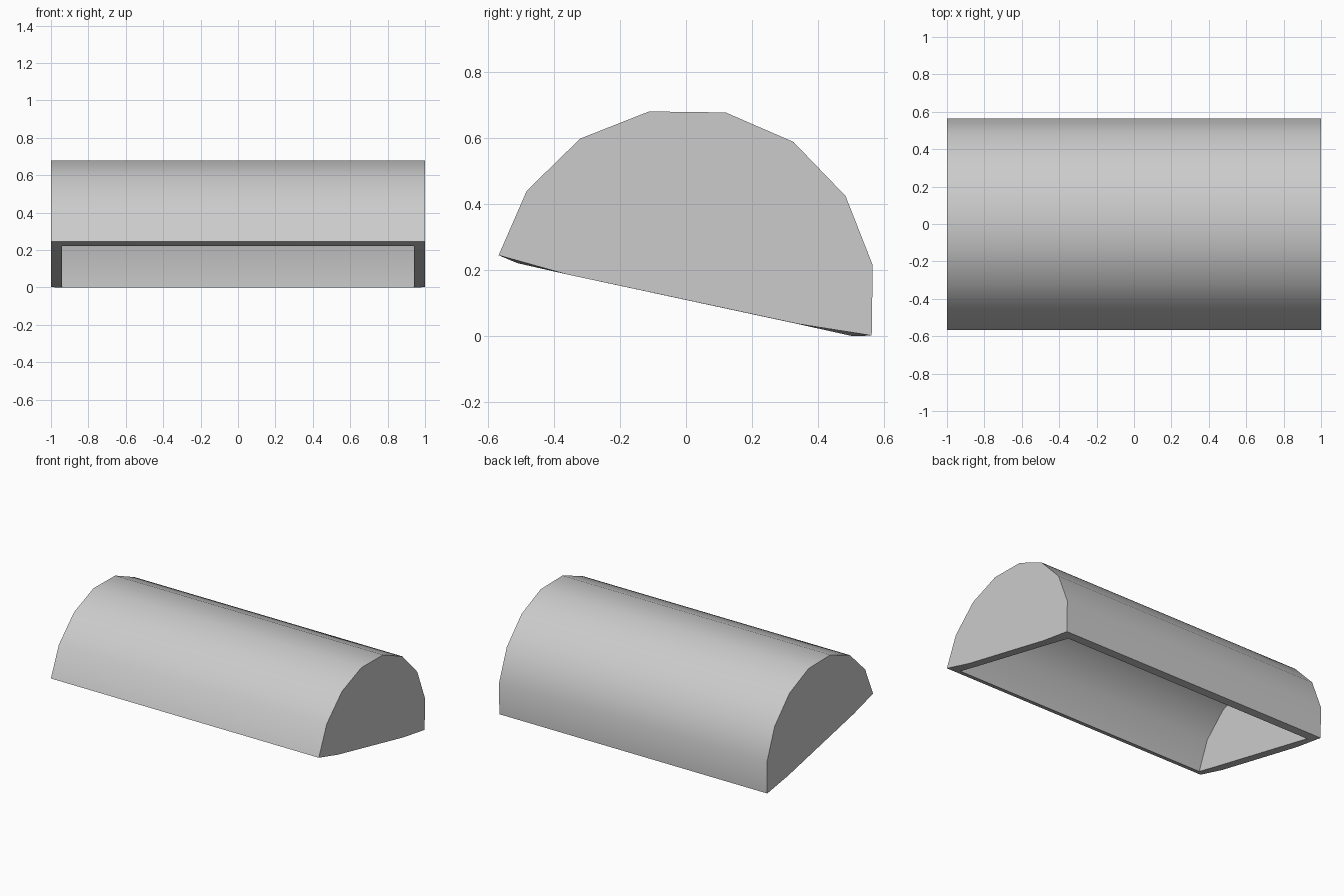
import bpy, bmesh, math

if "Cube" in bpy.data.objects:
    bpy.data.objects.remove(bpy.data.objects["Cube"])

# Arched side profile (y, z) from front lip over the top to back lip
arc = [(-0.567, 0.245), (-0.482, 0.44), (-0.32, 0.598), (-0.112, 0.68), (0.12, 0.677),
       (0.325, 0.588), (0.483, 0.424), (0.565, 0.215), (0.562, 0.002)]
# Lower edge of the end walls, back to front
outer = arc + [(0.34, 0.037), (-0.36, 0.187)]

# Inner profile: arc shrunk towards the middle, with the lips on the sloped opening
k = 0.9
inner = [(y * k, 0.11 + (z - 0.11) * k) for y, z in arc]
inner[0], inner[-1] = (-0.51, 0.221), (0.505, 0.0)
inner += [(0.34, 0.0365), (-0.36, 0.187)]

bm = bmesh.new()


def ring(profile, x):
    return [bm.verts.new((x, y, z)) for y, z in profile]


out_l, out_r = ring(outer, -1.0), ring(outer, 1.0)
in_l, in_r = ring(inner, -0.942), ring(inner, 0.942)
n, last = len(outer), len(arc) - 1

# Outer and inner curved skins
for a, b in ((out_l, out_r), (in_r, in_l)):
    for i in range(last):
        bm.faces.new((a[i], a[i + 1], b[i + 1], b[i]))

# Flat end walls, outside and inside
for r in (out_l, out_r, in_l, in_r):
    bm.faces.new(r)

# Rim around the open underside
for i in (0, last):
    bm.faces.new((out_l[i], out_r[i], in_r[i], in_l[i]))
for o, s in ((out_l, in_l), (out_r, in_r)):
    for i in range(last, n):
        j = (i + 1) % n
        bm.faces.new((o[i], o[j], s[j], s[i]))

bmesh.ops.recalc_face_normals(bm, faces=bm.faces)
mesh = bpy.data.meshes.new("arched_cover")
bm.to_mesh(mesh)
bm.free()
cover = bpy.data.objects.new("arched_cover", mesh)
bpy.context.collection.objects.link(cover)

# Smooth curved skin with sharp rims
bpy.context.view_layer.objects.active = cover
cover.select_set(True)
bpy.ops.object.shade_smooth_by_angle(angle=math.radians(30))
